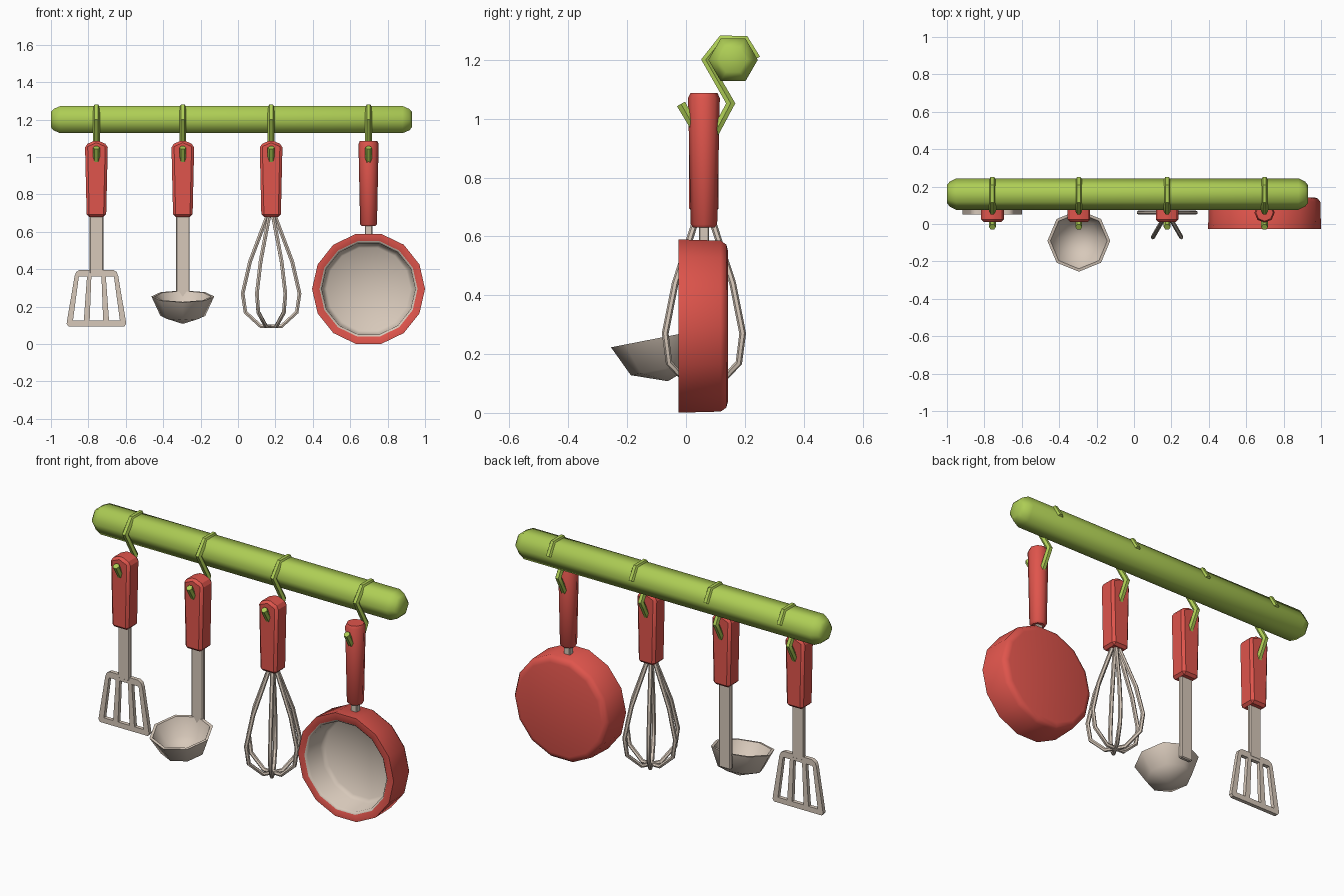
import bpy, bmesh, math
from mathutils import Matrix, Vector

if "Cube" in bpy.data.objects:
    bpy.data.objects.remove(bpy.data.objects["Cube"])


def material(name, rgb):
    m = bpy.data.materials.new(name)
    m.diffuse_color = (*rgb, 1)
    m.use_nodes = True
    m.node_tree.nodes["Principled BSDF"].inputs["Base Color"].default_value = m.diffuse_color
    return m


RED = material("red", (0.74, 0.09, 0.072))
GREEN = material("lime green", (0.42, 0.61, 0.09))
METAL = material("warm grey metal", (0.68, 0.58, 0.49))


def finish(name, bm, mats, angle=40, bevel=0):
    """Turn a bmesh into a named, smooth-by-angle object."""
    bmesh.ops.remove_doubles(bm, verts=bm.verts, dist=1e-5)
    if bevel:
        edges = [e for e in bm.edges if len(e.link_faces) == 2
                 and e.calc_face_angle() > math.radians(20)]
        bmesh.ops.bevel(bm, geom=edges, offset=bevel, segments=1, affect='EDGES')
    bmesh.ops.recalc_face_normals(bm, faces=bm.faces)
    me = bpy.data.meshes.new(name)
    bm.to_mesh(me)
    bm.free()
    for m in mats:
        me.materials.append(m)
    me.shade_smooth()
    me.set_sharp_from_angle(angle=math.radians(angle))
    ob = bpy.data.objects.new(name, me)
    bpy.context.collection.objects.link(ob)
    return ob


def lathe(name, profile, n, mats, matrix, phase=0, angle=40, rule=None):
    """Spin (axial, radius) points around local z."""
    bm = bmesh.new()
    rings = []
    for k in range(n):
        a = phase + 2 * math.pi * k / n
        rings.append([bm.verts.new((r * math.cos(a), r * math.sin(a), z)) for z, r in profile])
    for k in range(n):
        p, q = rings[k], rings[(k + 1) % n]
        for i in range(len(profile) - 1):
            f = bm.faces.new((p[i], q[i], q[i + 1], p[i + 1]))
            if rule:
                f.material_index = rule(i)
    bmesh.ops.remove_doubles(bm, verts=bm.verts, dist=1e-5)
    bm.transform(matrix)
    return finish(name, bm, mats, angle)


def slab(name, points, y, depth, mat, bevel):
    """Extrude an (x, z) outline along y, centred on y."""
    bm = bmesh.new()
    f = bm.faces.new([bm.verts.new((x, y - depth / 2, z)) for x, z in points])
    new = bmesh.ops.extrude_face_region(bm, geom=[f])["geom"]
    bmesh.ops.translate(bm, vec=(0, depth, 0),
                        verts=[v for v in new if isinstance(v, bmesh.types.BMVert)])
    return finish(name, bm, [mat], 30, bevel)


def tube(name, points, radius, mat, res=1):
    """Round wire along a path, converted to a mesh."""
    cu = bpy.data.curves.new(name, 'CURVE')
    cu.dimensions = '3D'
    cu.bevel_depth, cu.bevel_resolution, cu.use_fill_caps = radius, res, True
    sp = cu.splines.new('POLY')
    sp.points.add(len(points) - 1)
    for p, co in zip(sp.points, points):
        p.co = (*co, 1)
    tmp = bpy.data.objects.new("tmp", cu)
    bpy.context.collection.objects.link(tmp)
    me = bpy.data.meshes.new_from_object(tmp.evaluated_get(bpy.context.evaluated_depsgraph_get()))
    bpy.data.objects.remove(tmp)
    bm = bmesh.new()
    bm.from_mesh(me)
    for f in bm.faces:
        f.material_index = 0
    return finish(name, bm, [mat], 50)


SPATULA, LADLE, WHISK, PAN = -0.757, -0.295, 0.177, 0.698

# Hanging rail: hexagonal bar with rounded ends
end = [(0, 0), (0, 0.048), (0.014, 0.066), (0.05, 0.084)]
rail = [(-1 + a, r) for a, r in end] + [(0.93 - a, r) for a, r in reversed(end)]
lathe("rail", rail, 6, [GREEN],
      Matrix.Translation((0, 0.16, 1.2)) @ Matrix.Rotation(math.pi / 2, 4, 'Y'),
      math.pi / 2, 65)

# S-shaped hooks
hook = [(0.238, 1.203), (0.2, 1.268), (0.122, 1.268), (0.067, 1.2),
        (0.152, 1.052), (0.1, 0.955), (0.04, 0.95), (-0.017, 1.05)]
for i, x in enumerate((SPATULA, LADLE, WHISK, PAN)):
    tube(f"hook_{i + 1}", [(x, y, z) for y, z in hook], 0.018, GREEN)

# Three matching handles with peaked tops
for name, x in (("spatula", SPATULA), ("ladle", LADLE), ("whisk", WHISK)):
    slab(name + "_handle", [(x - 0.052, 0.68), (x + 0.052, 0.68), (x + 0.061, 1.065),
                            (x, 1.092), (x - 0.061, 1.065)], 0.061, 0.1, RED, 0.014)

# Flat shafts of spatula and ladle
for name, x, z in (("spatula", SPATULA, 0.375), ("ladle", LADLE, 0.2)):
    slab(name + "_shaft", [(x - 0.037, z), (x + 0.037, z), (x + 0.037, 0.7), (x - 0.037, 0.7)],
         0.063, 0.024, METAL, 0.005)

# Slotted spatula blade: grid with three open cells
cols = [-1, -0.8, -0.43, -0.23, 0.23, 0.43, 0.8, 1]
rows = [(0.095, 0.15), (0.108, 0.159), (0.125, 0.157), (0.362, 0.117), (0.385, 0.109), (0.397, 0.09)]
bm = bmesh.new()
grid = [[bm.verts.new((SPATULA + c * w, 0.074, z)) for c in cols] for z, w in rows]
for j in range(len(rows) - 1):
    for i in range(len(cols) - 1):
        if j != 2 or i % 2 == 0:
            bm.faces.new((grid[j][i], grid[j][i + 1], grid[j + 1][i + 1], grid[j + 1][i]))
new = bmesh.ops.extrude_face_region(bm, geom=bm.faces[:], use_keep_orig=True)["geom"]
bmesh.ops.translate(bm, vec=(0, -0.022, 0), verts=[v for v in new if isinstance(v, bmesh.types.BMVert)])
finish("spatula_blade", bm, [METAL], 40)

# Ladle bowl: tilted eight-sided half sphere
lathe("ladle_bowl", [(-0.15, 0), (-0.106, 0.12), (0, 0.168), (0, 0.152), (-0.094, 0.107), (-0.134, 0)],
      8, [METAL], Matrix.Translation((LADLE, -0.09, 0.255)) @ Matrix.Rotation(math.radians(11), 4, 'X'),
      0, 60)

# Whisk: three wire loops at 60 degree steps
half = [(0.015, 0.7), (0.113, 0.44), (0.152, 0.27), (0.137, 0.17), (0.055, 0.095)]
loop = half + [(-r, z) for r, z in reversed(half)]
for k in range(3):
    a = math.pi * k / 3
    tube(f"whisk_wire_{k + 1}",
         [(WHISK + r * math.cos(a), 0.061 + r * math.sin(a), z) for r, z in loop], 0.0115, METAL)

# Frying pan: red body with metal lining
pan = [(0.143, 0), (0.143, 0.262), (0.137, 0.284), (0.118, 0.298), (-0.026, 0.302),
       (-0.026, 0.262), (-0.014, 0.25), (0.095, 0.245), (0.115, 0.225), (0.115, 0)]
lathe("pan", pan, 14, [RED, METAL],
      Matrix.Translation((PAN, 0, 0.295)) @ Matrix.Rotation(-math.pi / 2, 4, 'X'),
      0, 50, rule=lambda i: int(i >= 5))

# Pan neck and eight-sided handle
slab("pan_neck", [(PAN - 0.02, 0.57), (PAN + 0.02, 0.57), (PAN + 0.02, 0.65), (PAN - 0.02, 0.65)],
     0.061, 0.035, METAL, 0.004)
lathe("pan_handle", [(0.63, 0), (0.63, 0.036), (0.64, 0.045), (1.07, 0.054), (1.087, 0.046), (1.087, 0)],
      8, [RED], Matrix.Translation((PAN, 0.061, 0)), 0, 50)
